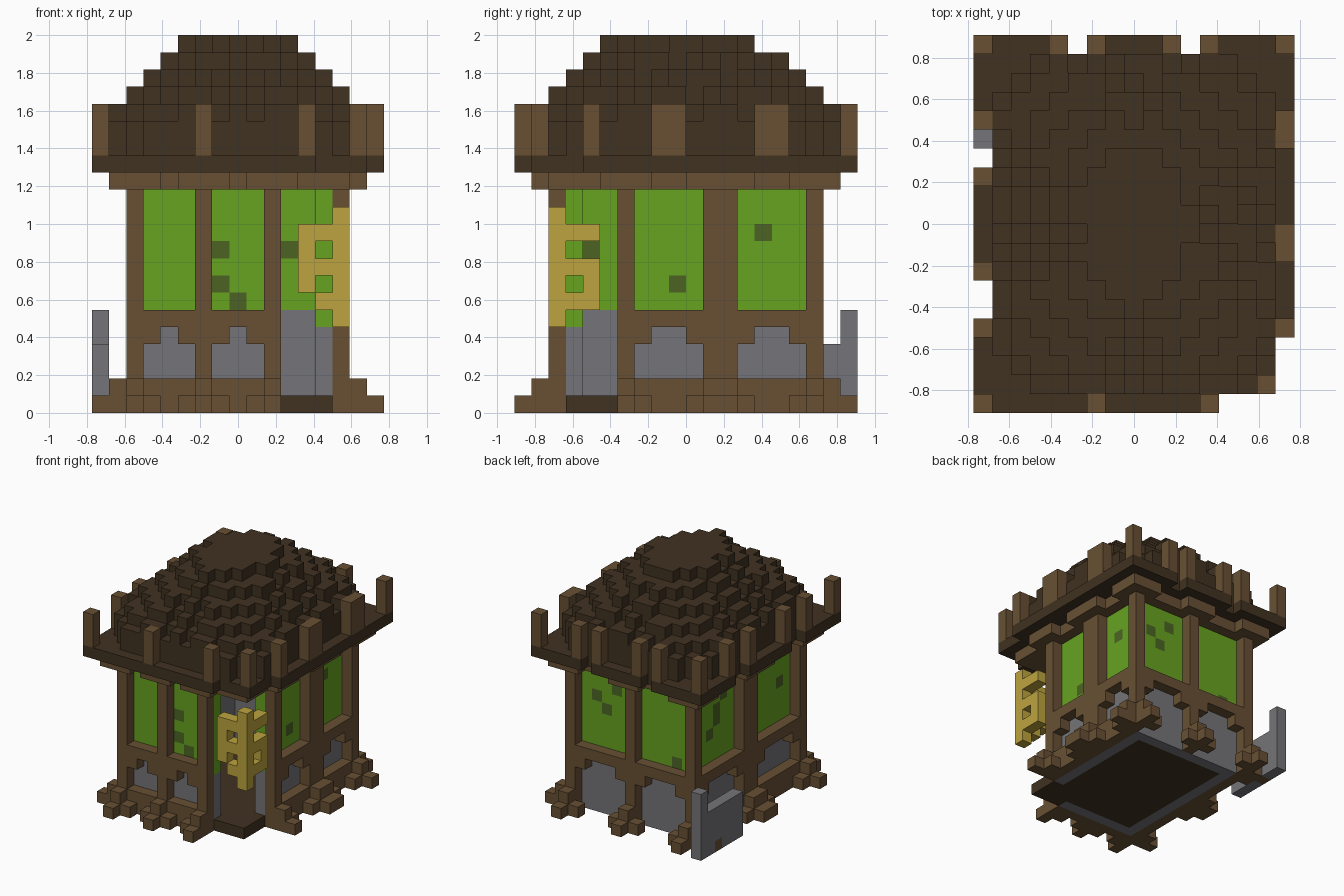
import bpy, bmesh
from itertools import product
from mathutils import Vector

U = 1 / 11                      # edge length of one block
NX, NY = 17, 20                 # footprint in blocks

cube = bpy.data.objects.get("Cube")
if cube:
    bpy.data.objects.remove(cube)


def material(name, rgb):
    lin = [((c / 255 + 0.055) / 1.055) ** 2.4 for c in rgb] + [1]
    m = bpy.data.materials.new(name)
    m.use_nodes = True
    m.diffuse_color = lin
    m.node_tree.nodes["Principled BSDF"].inputs["Base Color"].default_value = lin
    return m


BROWN = material("timber brown", (104, 80, 52))
DARK = material("dark shingle", (64, 50, 33))
GREEN = material("leaf green", (103, 163, 33))
MOSS = material("moss green", (76, 100, 36))
YELLOW = material("brass yellow", (188, 164, 62))
GRAY = material("stone gray", (117, 116, 120))


def block(i0, i1, j0, j1, k0, k1):
    """All cells of an inclusive block range."""
    return set(product(range(i0, i1 + 1), range(j0, j1 + 1), range(k0, k1 + 1)))


def build(name, cells, mat):
    """Make one mesh from the exposed faces of a set of cells."""
    bm = bmesh.new()
    for cell in cells:
        for axis in range(3):
            for s in (0, 1):
                near = list(cell)
                near[axis] += 2 * s - 1
                if tuple(near) in cells:
                    continue
                b, c = (axis + 1) % 3, (axis + 2) % 3
                ring = [(0, 0), (1, 0), (1, 1), (0, 1)]
                quad = []
                for p, q in (ring if s else ring[::-1]):
                    v = Vector(cell)
                    v[axis] += s
                    v[b] += p
                    v[c] += q
                    quad.append(bm.verts.new((v - Vector((NX / 2, NY / 2, 0))) * U))
                bm.faces.new(quad)
    bmesh.ops.remove_doubles(bm, verts=bm.verts, dist=U / 100)
    me = bpy.data.meshes.new(name)
    bm.to_mesh(me)
    bm.free()
    me.materials.append(mat)
    ob = bpy.data.objects.new(name, me)
    bpy.context.collection.objects.link(ob)


# Timber frame: posts, sills, arches and feet on each side
# side: (runs along x, frame layer, outward sign, post spans, has ground sill)
SIDES = {
    "front": (True, 2, -1, [(2, 2), (6, 6), (10, 10)], True),
    "back": (True, 17, 1, [(2, 2), (8, 8), (14, 14)], False),
    "right": (False, 2, -1, [(2, 2), (9, 10), (17, 17)], True),
    "left": (False, 14, 1, [(6, 6), (11, 12), (17, 17)], True),
}
cornice = block(2, 14, 2, 17, 13, 13)
for side, (along_x, layer, out, posts, sill) in SIDES.items():
    def strip(a0, a1, d, k0, k1):
        p = layer + out * d
        return block(a0, a1, p, p, k0, k1) if along_x else block(p, p, a0, a1, k0, k1)

    frame, feet = set(), set()
    first, last = posts[0][0], posts[-1][1]
    for a0, a1 in posts:
        frame |= strip(a0, a1, 0, 0, 12)
        feet |= strip(a0, a1, 1, 0, 1) | strip(a0, a1, 2, 0, 0)
        feet |= strip(max(a0 - 1, first), min(a1 + 1, last), 1, 0, 0)
        cornice |= strip(a0 - 1, a1 + 1, 1, 13, 13)
    for (_, a), (b, _) in zip(posts, posts[1:]):
        frame |= strip(a + 1, b - 1, 0, 5, 5)
        frame |= strip(a + 1, a + 1, 0, 4, 4) | strip(b - 1, b - 1, 0, 4, 4)
        if sill:
            frame |= strip(a + 1, b - 1, 0, 0, 1)
    build(side + "_frame", frame, BROWN)
    build(side + "_feet", feet, BROWN)
build("cornice", cornice, BROWN)

# Inner shell: stone below, glass above, open at one front corner
stone = block(3, 10, 3, 3, 0, 4) | block(13, 13, 6, 16, 0, 4)
stone |= block(3, 12, 16, 16, 0, 5) | block(3, 3, 4, 16, 0, 5)
glass = block(3, 10, 3, 3, 5, 12) | block(13, 13, 6, 16, 5, 12)
glass |= block(3, 12, 16, 16, 6, 12) | block(3, 3, 4, 16, 6, 12)
spots = {(7, 3, 9), (7, 3, 7), (8, 3, 6),                     # front
         (13, 9, 7), (13, 14, 10),                            # left
         (12, 16, 10), (11, 16, 9), (10, 16, 11), (4, 16, 6),  # back
         (3, 13, 10), (3, 13, 9), (3, 12, 11), (3, 14, 8), (3, 4, 9)}
build("stone_wall", stone, GRAY)
build("window_glass", glass - spots, GREEN)
build("window_spots", spots, MOSS)
build("floor", block(4, 12, 4, 15, 0, 0) | block(11, 13, 3, 5, 0, 0), DARK)

# Hanging corner lattice over the doorway
lattice = block(14, 14, 2, 2, 5, 11)
for k in (6, 8, 10):
    lattice |= {(13, 2, k), (14, 3, k)}
lattice |= block(12, 12, 2, 2, 7, 10) | block(14, 14, 4, 4, 6, 10)
lattice.discard((14, 4, 9))
build("corner_lattice", lattice, YELLOW)

# Low stone wall standing off the back corner
build("garden_wall", block(0, 0, 14, 18, 0, 3) | block(0, 0, 19, 19, 0, 5), GRAY)

# Eave slab with notched rim
eave = block(0, 16, 0, 19, 14, 14)
eave -= block(13, 16, 0, 0, 14, 14) | block(16, 16, 0, 3, 14, 14)
for i in (5, 11):
    eave.discard((i, 19, 14))
for j in (5, 6, 13, 14):
    eave.discard((0, j, 14))
build("eave", eave, DARK)

# Stakes standing on the rim
stakes = set()
for i in (0, 6, 12):
    stakes |= block(i, i, 0, 0, 15, 17)
for i in (0, 4, 6, 10, 12, 16):
    stakes |= block(i, i, 19, 19, 15, 17)
for j in (4, 7, 12, 15):
    stakes |= block(0, 0, j, j, 15, 17)
for j in (4, 8, 9, 14, 15):
    stakes |= block(16, 16, j, j, 15, 17)
stakes |= block(15, 15, 1, 1, 15, 17)
build("rim_stakes", stakes, BROWN)

# Stepped shingle roof: every layer shrinks and has a toothed edge
roof = set()
for k in range(15, 22):
    inset = max(1, k - 16)
    for i, j in product(range(inset, NX - inset), range(inset, NY - inset)):
        dx = min(i, NX - 1 - i) - inset
        dy = min(j, NY - 1 - j) - inset
        if dx + dy < (2 if k < 17 else 3):
            continue
        if k > 16 and min(dx, dy) == 0 and (3 * (i + j) + 2 * k) % 5 > 2:
            continue
        roof.add((i, j, k))
build("shingle_roof", roof - stakes, DARK)
